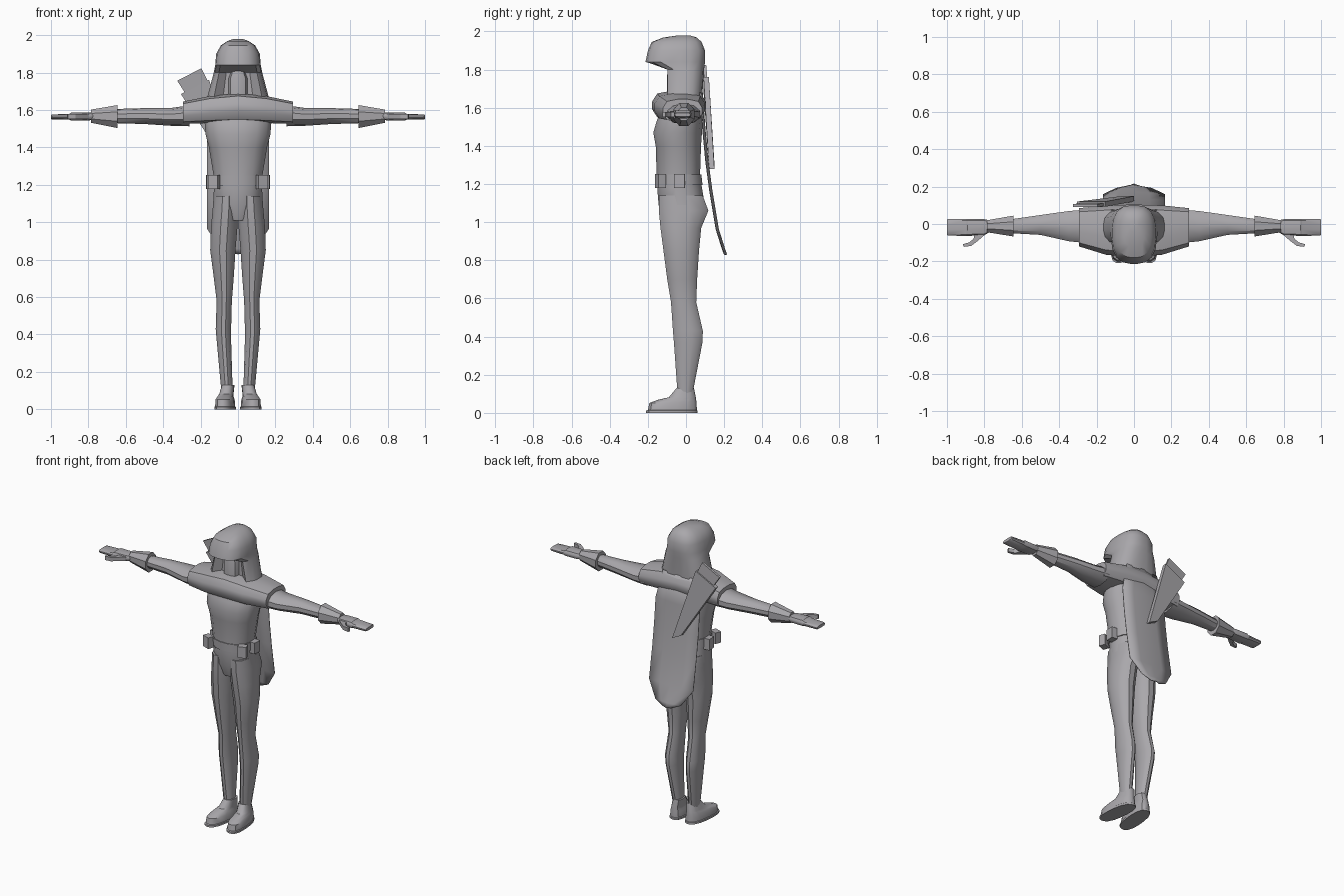
import bpy, bmesh, math
from mathutils import Vector, Matrix

if "Cube" in bpy.data.objects:
    bpy.data.objects.remove(bpy.data.objects["Cube"])

GREY = bpy.data.materials.new("plain grey")
GREY.diffuse_color = (0.4, 0.39, 0.41, 1)
GREY.use_nodes = True
GREY.node_tree.nodes["Principled BSDF"].inputs["Base Color"].default_value = GREY.diffuse_color


def finish(name, bm, mirror=False, angle=35):
    bmesh.ops.recalc_face_normals(bm, faces=bm.faces)
    me = bpy.data.meshes.new(name)
    bm.to_mesh(me)
    bm.free()
    ob = bpy.data.objects.new(name, me)
    bpy.context.collection.objects.link(ob)
    me.materials.append(GREY)
    if mirror:
        ob.modifiers.new("mirror", 'MIRROR').use_mirror_merge = False
    bpy.ops.object.select_all(action='DESELECT')
    ob.select_set(True)
    bpy.context.view_layer.objects.active = ob
    bpy.ops.object.shade_smooth_by_angle(angle=math.radians(angle))
    return ob


def ring(t, a0, a1, b0, b1, n, p, axis):
    """Superellipse between a0..a1 and b0..b1, at position t on the axis."""
    pts = []
    for i in range(n):
        w = 2 * math.pi * (i + 0.5) / n
        c, s = math.cos(w), math.sin(w)
        k = (abs(c) ** p + abs(s) ** p) ** (-1 / p)
        a = (a0 + a1) / 2 + (a1 - a0) / 2 * c * k
        b = (b0 + b1) / 2 + (b1 - b0) / 2 * s * k
        pts.append(Vector((a, b, t)) if axis == 'z' else Vector((t, a, b)))
    return pts


def loft(name, sections, n=12, p=2.3, axis='z', mirror=False, tweak=None, angle=35):
    bm = bmesh.new()
    rows = []
    for s in sections:
        pts = ring(*s, n, p, axis)
        rows.append([bm.verts.new(tweak(q) if tweak else q) for q in pts])
    for r0, r1 in zip(rows, rows[1:]):
        for i in range(n):
            j = (i + 1) % n
            bm.faces.new((r0[i], r0[j], r1[j], r1[i]))
    bm.faces.new(rows[0])
    bm.faces.new(rows[-1])
    return finish(name, bm, mirror, angle)


def prism(name, outline, offset, mirror=False):
    """Flat outline of 3D points pushed along an offset."""
    bm = bmesh.new()
    f = bm.faces.new([bm.verts.new(v) for v in outline])
    ext = bmesh.ops.extrude_face_region(bm, geom=[f])
    bmesh.ops.translate(bm, vec=Vector(offset),
                        verts=[v for v in ext["geom"] if isinstance(v, bmesh.types.BMVert)])
    if not any(f.is_valid and len(f.verts) == len(outline) for f in bm.faces):
        bm.faces.new([v for v in bm.verts][:len(outline)])
    return finish(name, bm, mirror, 20)


def sym(rows):
    return [(z, -h, h, f, b) for z, h, f, b in rows]


# torso and hips
loft("torso", sym([(1.01, .07, -.12, .07), (1.09, .135, -.145, .10), (1.18, .13, -.152, .085),
                   (1.25, .132, -.155, .075), (1.40, .157, -.16, .08), (1.47, .175, -.173, .085),
                   (1.53, .18, -.155, .09), (1.62, .18, -.12, .09)]), 16)

# belt with four pouches
loft("belt", sym([(1.195, .137, -.158, .088), (1.25, .137, -.16, .082)]), 16)
for name, x, y, turn in (("front_pouch", .128, -.133, .35), ("side_pouch", .148, -.033, 1.5)):
    bm = bmesh.new()
    bmesh.ops.create_cube(bm, size=1, matrix=Matrix.Translation((x, y, 1.216))
                          @ Matrix.Rotation(turn, 4, 'Z') @ Matrix.Diagonal((.055, .042, .075, 1)))
    finish(name, bm, True)

# legs
loft("leg", [(1.14, .0, .13, -.145, .09), (1.06, -.002, .138, -.145, .12), (.97, .002, .146, -.136, .082),
             (.85, .012, .15, -.12, .07), (.70, .022, .13, -.10, .06), (.58, .032, .115, -.08, .055),
             (.43, .036, .12, -.07, .09), (.37, .036, .115, -.065, .088), (.10, .028, .09, -.045, .035)],
     12, 2.3, mirror=True)


# boots, splayed outward at the toes
def splay(q):
    return Vector((q.x - 0.1 * (q.y + .07), q.y, q.z))


loft("boot", [(0, .014, .124, -.21, .062), (.012, .014, .124, -.21, .062), (.015, .018, .12, -.2, .058),
              (.052, .02, .118, -.193, .056), (.068, .028, .11, -.15, .054), (.082, .03, .104, -.09, .052),
              (.13, .026, .092, -.05, .042)], 16, 2.6, mirror=True, tweak=splay)

# shoulder mantle
loft("shoulder_mantle", [(-.295, -.12, .085, 1.525, 1.645), (-.15, -.165, .1, 1.53, 1.675),
                         (0, -.178, .105, 1.535, 1.69), (.15, -.165, .1, 1.53, 1.675),
                         (.295, -.12, .085, 1.525, 1.645)], 12, 3.2, 'x')

# arms, gauntlets and hands
loft("arm", [(.26, -.105, .08, 1.513, 1.625), (.35, -.095, .072, 1.515, 1.612), (.5, -.06, .05, 1.525, 1.61),
             (.67, -.05, .025, 1.53, 1.605)], 10, 2.2, 'x', True)
loft("gauntlet", [(.645, -.07, .048, 1.5, 1.63), (.787, -.046, .022, 1.53, 1.604)], 8, 2.2, 'x', True)
loft("hand", [(.775, -.045, .02, 1.55, 1.585), (.80, -.06, .026, 1.543, 1.588), (.89, -.064, .028, 1.543, 1.588),
              (.90, -.064, .028, 1.548, 1.58), (.995, -.062, .027, 1.55, 1.576), (1.0, -.058, .023, 1.553, 1.573)],
     12, 3.5, 'x', True)
prism("thumb", [(x, y, 1.552) for x, y in ((.79, -.04), (.80, -.06), (.835, -.09), (.87, -.117), (.91, -.122),
                                          (.915, -.108), (.88, -.098), (.857, -.078), (.855, -.05))],
      (0, 0, .026), True)


# hood with an overhanging brim, hollow in front below it
def hollow(q):
    if q.z < 1.81 and q.y < -.08 and abs(q.x) < .1:
        return Vector((q.x, -.06, q.z))
    return q


loft("hood", sym([(1.655, .168, -.12, .085), (1.80, .13, -.12, .095), (1.84, .122, -.213, .1),
                  (1.90, .117, -.2, .1), (1.945, .092, -.18, .082), (1.968, .058, -.12, .057),
                  (1.98, .025, -.04, .02)]), 20, 2.8, tweak=hollow)
loft("face", sym([(1.65, .052, -.1, .0), (1.77, .05, -.1, .0), (1.81, .035, -.09, .0)]), 12, 3.0)

# back cape: strips following a curve, pointed at the hem
bm = bmesh.new()
rows = []
for y, z, w in ((.088, 1.68, .12), (.102, 1.49, .165), (.118, 1.32, .165), (.138, 1.17, .165),
                (.172, .965, .165), (.205, .86, .095), (.216, .83, .03)):
    rows.append([bm.verts.new((w * k, y - .012 * abs(k), z)) for k in (-1, -.5, 0, .5, 1)])
for r0, r1 in zip(rows, rows[1:]):
    for i in range(4):
        bm.faces.new((r0[i], r0[i + 1], r1[i + 1], r1[i]))
cape = finish("cape", bm)
cape.modifiers.new("thickness", 'SOLIDIFY').thickness = .005


# quiver and arrow bundle slung over the shoulder
def slab(name, low, high, y0, y1, t):
    bm = bmesh.new()
    q = [[bm.verts.new((x, y + d, z)) for x, z in pair for d in (-t, t)]
         for pair, y in ((low, y0), (high, y1))]
    for f in ((0, 1, 3, 2),):
        bm.faces.new([q[0][i] for i in f])
        bm.faces.new([q[1][i] for i in f])
    for i, j in ((0, 1), (1, 3), (3, 2), (2, 0)):
        bm.faces.new((q[0][i], q[0][j], q[1][j], q[1][i]))
    finish(name, bm)


slab("quiver", ((-.065, 1.31), (.0, 1.278)), ((-.305, 1.685), (-.155, 1.762)), .135, .106, .014)
slab("arrow_bundle", ((-.27, 1.67), (-.15, 1.73)), ((-.325, 1.757), (-.195, 1.823)), .106, .098, .008)
